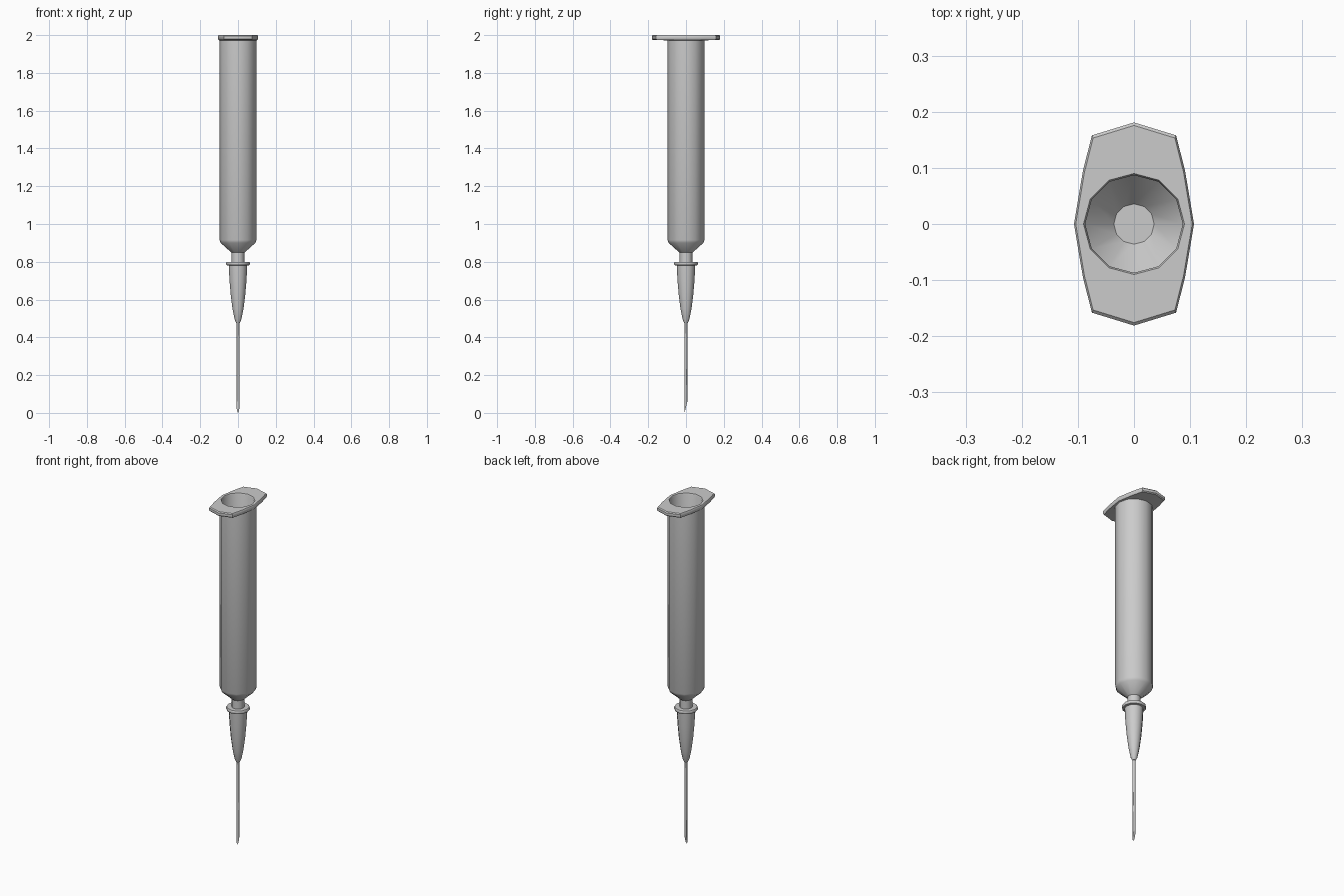
import bpy, bmesh
from math import sin, cos, pi, radians

if "Cube" in bpy.data.objects:
    bpy.data.objects.remove(bpy.data.objects["Cube"])


def circle(r, z, n=12):
    return [(r * cos(2 * pi * i / n), r * sin(2 * pi * i / n), z) for i in range(n)]


def loft(name, rings, angle=35):
    """Skin a stack of equal-sized rings and cap both ends."""
    bm = bmesh.new()
    loops = [[bm.verts.new(p) for p in ring] for ring in rings]
    n = len(loops[0])
    for a, b in zip(loops, loops[1:]):
        for i in range(n):
            j = (i + 1) % n
            bm.faces.new((a[i], a[j], b[j], b[i]))
    bm.faces.new(loops[0][::-1])
    bm.faces.new(loops[-1])
    bmesh.ops.recalc_face_normals(bm, faces=bm.faces)
    mesh = bpy.data.meshes.new(name)
    bm.to_mesh(mesh)
    bm.free()
    obj = bpy.data.objects.new(name, mesh)
    bpy.context.collection.objects.link(obj)
    bpy.ops.object.select_all(action='DESELECT')
    obj.select_set(True)
    bpy.context.view_layer.objects.active = obj
    bpy.ops.object.shade_smooth_by_angle(angle=radians(angle))
    return obj


# Finger flange outline: one quarter mirrored to twelve points
quarter = [(0.107, 0), (0.091, 0.095), (0.075, 0.158), (0, 0.181)]
half = quarter + [(-x, y) for x, y in quarter[-2::-1]]
outline = half + [(x, -y) for x, y in half[-2:0:-1]]


def flange(s, z):
    return [(x * s, y * s, z) for x, y in outline]


# Hollow barrel with nozzle below and finger flange on top
outer = [(0.034, 0.785), (0.034, 0.848), (0.092, 0.9), (0.098, 0.915), (0.098, 1.972)]
inner = [(0.09, 2.0), (0.087, 1.993), (0.087, 0.915), (0.036, 0.855)]
loft("barrel",
     [circle(r, z) for r, z in outer]
     + [flange(0.97, 1.975), flange(1, 1.98), flange(1, 1.995), flange(0.97, 2.0)]
     + [circle(r, z) for r, z in inner])

# Needle hub with collar
hub = [(0.009, 0.475), (0.018, 0.495), (0.029, 0.55), (0.038, 0.62), (0.045, 0.7),
       (0.049, 0.78), (0.06, 0.782), (0.063, 0.787), (0.063, 0.795), (0.06, 0.8),
       (0.042, 0.8)]
loft("needle_hub", [circle(r, z) for r, z in hub])

# Needle with a slanted tip whose point lies towards the front
r = 0.0075
tip = [(x, y, 0.03 + y / r * 0.03) for x, y, z in circle(r, 0, 8)]
loft("needle", [tip, circle(r, 0.5, 8)], 50)
